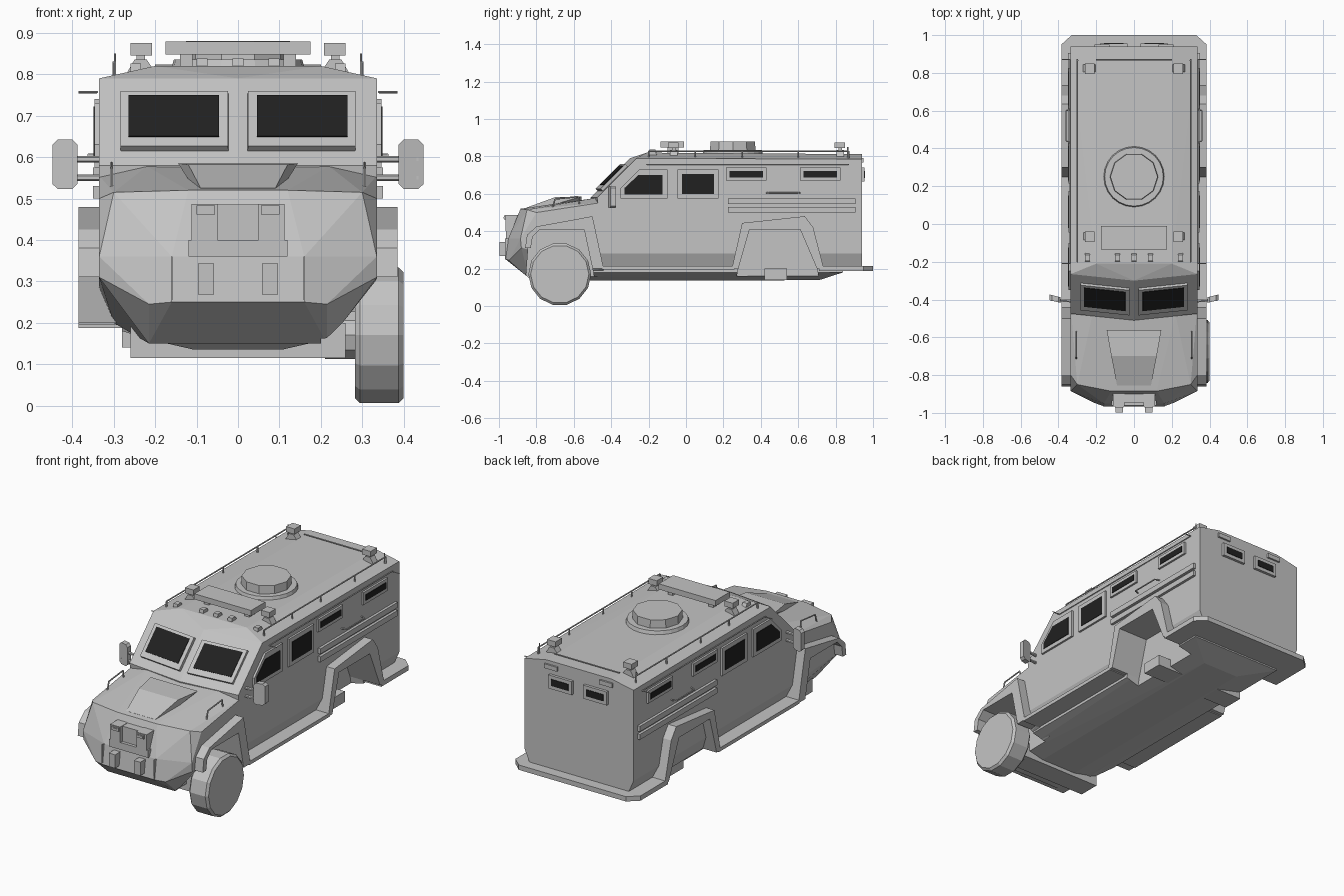
import bpy, bmesh, math
from mathutils import Vector, Matrix

old = bpy.data.objects.get("Cube")
if old:
    bpy.data.objects.remove(old, do_unlink=True)


def material(name, value):
    mat = bpy.data.materials.new(name)
    mat.use_nodes = True
    color = (value, value, value, 1)
    mat.diffuse_color = color
    mat.node_tree.nodes["Principled BSDF"].inputs["Base Color"].default_value = color
    return mat


GREY = material("primer_grey", 0.55)
BLACK = material("dark_glass", 0.015)


def finish(name, bm, pair=False, mat=GREY):
    """Turn a bmesh into an object, optionally adding its mirror image across x."""
    if pair:
        copy = bmesh.ops.duplicate(bm, geom=bm.verts[:] + bm.edges[:] + bm.faces[:])
        for item in copy["geom"]:
            if isinstance(item, bmesh.types.BMVert):
                item.co.x = -item.co.x
    bmesh.ops.recalc_face_normals(bm, faces=bm.faces[:])
    mesh = bpy.data.meshes.new(name)
    bm.to_mesh(mesh)
    bm.free()
    mesh.materials.append(mat)
    obj = bpy.data.objects.new(name, mesh)
    bpy.context.collection.objects.link(obj)
    return obj


def slab(name, points, offset, pair=False, mat=GREY):
    """Extrude a flat polygon along an offset vector."""
    bm = bmesh.new()
    face = bm.faces.new([bm.verts.new(p) for p in points])
    ext = bmesh.ops.extrude_face_region(bm, geom=[face], use_keep_orig=True)
    moved = [v for v in ext["geom"] if isinstance(v, bmesh.types.BMVert)]
    bmesh.ops.translate(bm, verts=moved, vec=Vector(offset))
    return finish(name, bm, pair, mat)


def side_slab(name, outline, x0, x1, mat=GREY):
    """Pair of plates from a (y, z) outline, one on each side."""
    return slab(name, [(x0, y, z) for y, z in outline], (x1 - x0, 0, 0), True, mat)


def rect(a0, a1, b0, b1):
    return [(a0, b0), (a1, b0), (a1, b1), (a0, b1)]


def box(name, xs, ys, zs, pair=False, mat=GREY):
    base = [(x, y, zs[0]) for x, y in rect(*xs, *ys)]
    return slab(name, base, (0, 0, zs[1] - zs[0]), pair, mat)


def hull(name, points, symmetric=True, pair=False):
    """Convex solid around points; symmetric ones also use the mirrored points."""
    bm = bmesh.new()
    for x, y, z in points:
        bm.verts.new((x, y, z))
        if symmetric and x:
            bm.verts.new((-x, y, z))
    bmesh.ops.convex_hull(bm, input=bm.verts[:])
    bmesh.ops.dissolve_limit(bm, angle_limit=0.01, verts=bm.verts[:], edges=bm.edges[:])
    return finish(name, bm, pair)


def rod(name, path, radius=0.005, pair=True):
    bm = bmesh.new()
    for a, b in zip(path, path[1:]):
        a, b = Vector(a), Vector(b)
        turn = (b - a).to_track_quat('Z', 'Y').to_matrix().to_4x4()
        bmesh.ops.create_cone(bm, cap_ends=True, segments=6, radius1=radius, radius2=radius,
                              depth=(b - a).length, matrix=Matrix.Translation((a + b) / 2) @ turn)
    return finish(name, bm, pair)


def drum(name, center, radius, top_radius, depth, sides, turn=Matrix()):
    bm = bmesh.new()
    bmesh.ops.create_cone(bm, cap_ends=True, segments=sides, radius1=radius, radius2=top_radius,
                          depth=depth, matrix=Matrix.Translation(center) @ turn)
    return finish(name, bm)


# Main armoured volumes
cabin = hull("cabin", [
    (.2, -.21, .82), (.2, .94, .812), (.335, -.265, .79), (.335, .94, .785),
    (0, -.30, .79), (0, -.51, .58), (.335, -.475, .58),
    (.335, -.44, .28), (.335, .94, .28), (.30, -.44, .2), (.30, .94, .2)])
nose = hull("nose", [
    (.335, -.44, .555), (.22, -.48, .578), (.12, -.885, .52), (.3, -.85, .515),
    (.335, -.80, .5), (.335, -.885, .36), (.16, -.95, .36), (.335, -.88, .31),
    (.215, -.945, .245), (.16, -.965, .25), (.215, -.84, .15),
    (.335, -.44, .28), (.3, -.44, .2), (.215, -.44, .16)])
belly = hull("belly", [
    (.28, -.5, .2), (.28, -.5, .18), (.11, -.8, .136), (.215, -.83, .16), (.2, -.8, .2),
    (.11, .71, .138), (.28, .84, .18), (.28, .84, .2)])

# Wheel wells cut through the volumes
front_well = [(-.86, .1), (-.84, .36), (-.78, .41), (-.545, .41), (-.5, .2), (-.48, .1)]
rear_well = [(.26, .1), (.28, .2), (.34, .41), (.61, .41), (.70, .2), (.72, .1)]
for outline in (front_well, rear_well):
    cutter = side_slab("well_cutter", outline, .2, .5)
    cutter.hide_render = True
    for part in (cabin, nose, belly):
        mod = part.modifiers.new("well", 'BOOLEAN')
        mod.operation, mod.solver, mod.object = 'DIFFERENCE', 'EXACT', cutter
        bpy.context.view_layer.objects.active = part
        bpy.ops.object.modifier_apply(modifier=mod.name)
    bpy.data.objects.remove(cutter, do_unlink=True)

# Fender arches, running boards, rear step
side_slab("front_fender", [(-.86, .31), (-.85, .38), (-.8, .425), (-.5, .48), (-.44, .2),
                           (-.5, .2), (-.545, .41), (-.78, .41), (-.82, .37), (-.83, .31)], .29, .385)
side_slab("rear_fender", [(.245, .2), (.30, .444), (.635, .48), (.68, .42), (.737, .2),
                          (.70, .2), (.61, .41), (.34, .41), (.28, .2)], .29, .385)
box("running_board", (.28, .385), (-.45, .26), (.195, .215), True)
hull("rear_step", [(x, y, z) for z in (.188, .215)
                   for x, y in ((.385, .71), (.385, .95), (.33, .97), (.33, 1))])

# Axles and the single wheel
box("front_axle", (-.26, .26), (-.74, -.62), (.115, .2))
box("rear_axle", (-.28, .28), (.42, .54), (.14, .2))
sideways = Matrix.Rotation(math.pi / 2, 4, 'Y')
wheel = drum("front_wheel", (.341, -.675, .17), .168, .168, .118, 14, sideways)
bevel = wheel.modifiers.new("tyre_shoulder", 'BEVEL')
bevel.width, bevel.segments, bevel.limit_method, bevel.angle_limit = .012, 1, 'ANGLE', 1.0
drum("wheel_hub", (.26, -.675, .17), .06, .06, .1, 10, sideways)

# Windscreen panes lying on the sloped screen
normal = Vector((.035 / .335, -1, 1)).normalized()


def screen(x, z, lift):
    return Vector((x, -.51 + (z - .58) + x * .035 / .335, z)) + normal * lift


slab("windscreen_frame", [screen(x, z, -.004) for x, z in rect(.023, .283, .615, .748)],
     normal * .02, True)
slab("windscreen_glass", [screen(x, z, .015) for x, z in rect(.045, .263, .637, .737)],
     normal * .004, True, BLACK)

# Side windows: clipped front pane, square pane, two slits
side_slab("front_window_frame", [(-.35, .575), (-.1, .575), (-.1, .73), (-.25, .73), (-.35, .63)], .33, .346)
side_slab("front_window_glass", [(-.33, .597), (-.125, .597), (-.125, .7), (-.255, .7), (-.33, .63)],
          .345, .349, BLACK)
for label, y0, y1, z0, z1, edge in (("middle", -.045, .175, .575, .73, .024),
                                    ("first_slit", .215, .43, .67, .74, .018),
                                    ("second_slit", .61, .825, .67, .74, .018)):
    side_slab(label + "_frame", rect(y0, y1, z0, z1), .33, .346)
    side_slab(label + "_glass", rect(y0 + edge, y1 - edge, z0 + edge, z1 - edge), .345, .349, BLACK)

# Rear windows and marker lamps
box("rear_window_frame", (.035, .18), (.93, .955), (.665, .74), True)
box("rear_window_glass", (.055, .16), (.954, .958), (.684, .721), True, BLACK)
box("rear_marker", (.13, .21), (.93, .95), (.768, .792), True)

# Side ribs, rails and grab handles
for z in (.5, .545):
    box("side_rib", (.33, .35), (.225, .905), (z, z + .03), True)
rod("side_rail", [(.385, -.21, .757), (.34, -.21, .757), (.34, .87, .757), (.385, .87, .757)], .003)
rod("side_handle", [(.33, .43, .605), (.36, .44, .605), (.36, .6, .605), (.33, .61, .605)], .004)
rod("hood_handle", [(.305, -.57, .54), (.305, -.575, .585), (.305, -.70, .572), (.305, -.715, .52)], .004)

# Roof rails with posts, antennas
rod("roof_rail", [(.3, -.2, .79), (.3, -.2, .828), (.3, .87, .828), (.3, .87, .79)], .004)
for y in (.05, .3, .6):
    rod("rail_post", [(.3, y, .79), (.3, y, .828)], .004)
rod("rear_roof_bar", [(-.2, .87, .82), (.2, .87, .82)], .004, False)
rod("antenna", [(.297, .865, .79), (.297, .865, .85)], .003)

# Roof hatch, light panel and lamps
drum("hatch_ring", (0, .25, .823), .162, .155, .024, 24)
drum("hatch_drum", (0, .25, .855), .128, .125, .05, 10, Matrix.Rotation(math.pi / 10, 4, 'Z'))
box("roof_panel", (-.175, .175), (-.135, -.01), (.848, .879))
box("panel_leg", (.11, .14), (-.1, -.04), (.81, .85), True)
for y in (-.065, .825):
    hull("lamp_base", [(x, y + d, z) for d in (-.02, .02)
                       for x, z in ((.2, .805), (.27, .8), (.22, .835), (.25, .835))], False, True)
    box("lamp_stem", (.225, .245), (y - .01, y + .01), (.83, .85), True)
    box("corner_lamp", (.208, .26), (y - .03, y + .025), (.845, .875), True)
for x in (-.247, -.087, 0, .087, .247):
    z = .82 if abs(x) < .2 else .808
    hull("brow_light", [(x + s, y, z + h) for s in (-.013, .013)
                        for y, h in ((-.2, -.01), (-.15, -.01), (-.195, .018), (-.165, .018))], False)

# Hood scoop
hull("hood_scoop", [(.145, -.56, .585), (.12, -.7, .582), (.09, -.855, .525),
                    (.11, -.56, .55), (.09, -.85, .5)])

# Front guard: brackets, cross plates, lights and tow lugs
box("guard_post", (.05, .112), (-.965, -.88), (.40, .487), True)
box("guard_plate", (-.05, .05), (-.945, -.88), (.39, .485))
box("guard_base", (-.12, .12), (-.962, -.9), (.36, .40))
box("guard_light", (.055, .1), (-.972, -.96), (.462, .483), True)
box("guard_light_slot", (.06, .095), (-.975, -.971), (.468, .477), True)
box("tow_lug", (.058, .097), (-.998, -.93), (.268, .343), True)
box("bumper_seam", (.158, .162), (-.968, -.93), (.25, .36), True)

# Wing mirrors on twin arms
hull("wing_mirror", [(x, y + x * .25, z) for y in (-.515, -.485)
                     for x, z in ((.388, .535), (.4, .523), (.435, .523), (.448, .535),
                                  (.448, .63), (.435, .642), (.4, .642), (.388, .63))], False, True)
for z in (.55, .595):
    rod("mirror_arm", [(.31, -.41, z), (.435, -.40, z)], .008)
